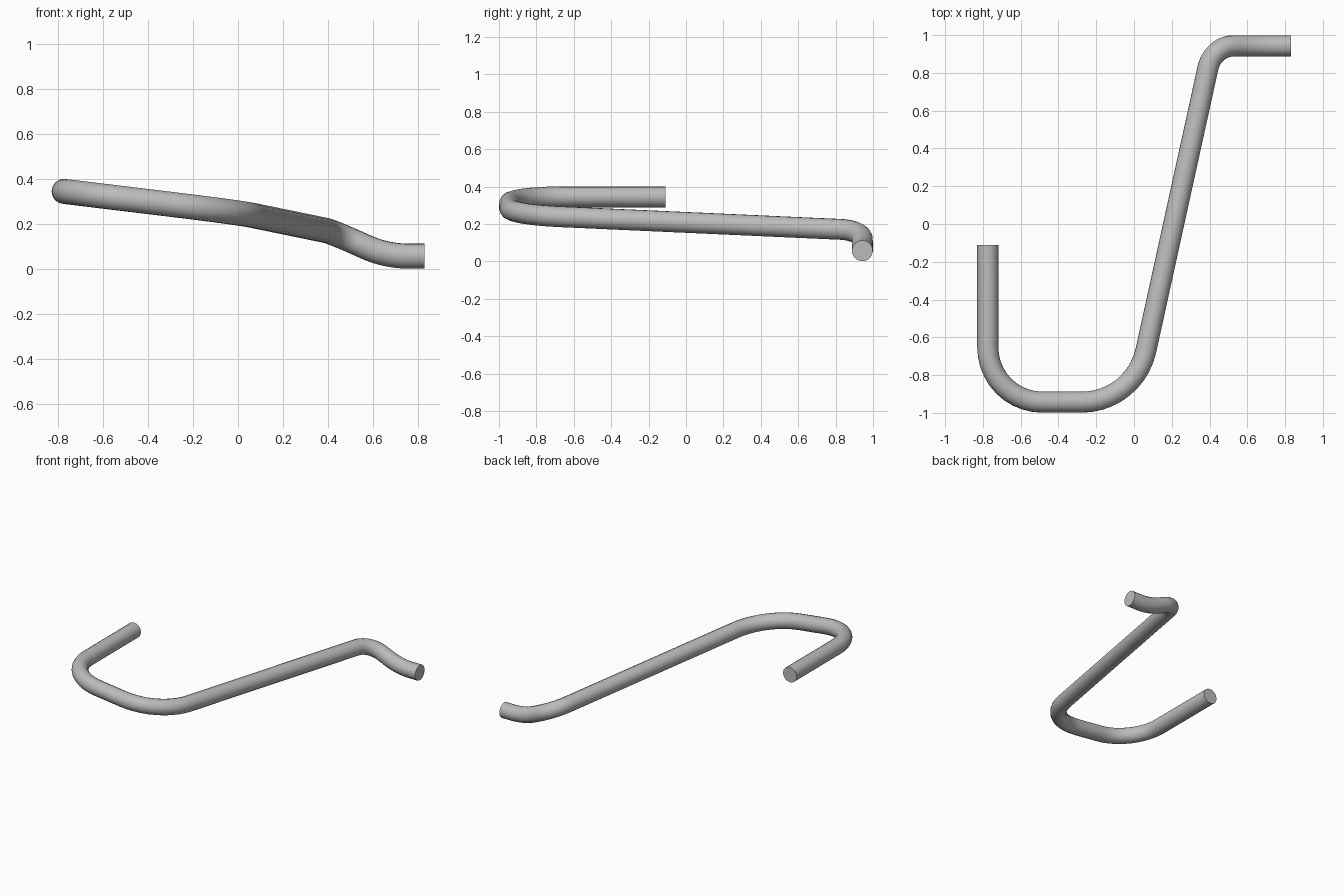
import bpy
import math
from mathutils import Vector

cube = bpy.data.objects.get("Cube")
if cube:
    bpy.data.objects.remove(cube, do_unlink=True)

RADIUS = 0.056

# Rod corners, each with the tangent length of its rounded bend
CORNERS = [
    ((-0.774, -0.11, 0.345), 0),
    ((-0.774, -0.943, 0.345), 0.29),
    ((0.003, -0.943, 0.251), 0.28),
    ((0.417, 0.943, 0.166), 0.12),
    ((0.66, 0.943, 0.057), 0.10),
    ((0.83, 0.943, 0.057), 0),
]


def bend(before, corner, after, tangent, steps=10):
    """Points of a circular arc that rounds one corner."""
    u = (before - corner).normalized()
    v = (after - corner).normalized()
    half = u.angle(v) / 2
    radius = tangent * math.tan(half)
    inward = (u + v).normalized()
    across = (v - u).normalized()
    centre = corner + inward * (tangent / math.cos(half))
    sweep = math.pi / 2 - half
    angles = [sweep * (2 * i / steps - 1) for i in range(steps + 1)]
    return [centre + radius * (across * math.sin(a) - inward * math.cos(a))
            for a in angles]


# Centre line with straight runs and bends
points = [Vector(p) for p, t in CORNERS]
path = [points[0]]
for i in range(1, len(points) - 1):
    path += bend(points[i - 1], points[i], points[i + 1], CORNERS[i][1])
path.append(points[-1])

# Round rod with closed ends
curve = bpy.data.curves.new("bent_rod", "CURVE")
curve.dimensions = "3D"
curve.twist_mode = "MINIMUM"
curve.bevel_depth = RADIUS
curve.bevel_resolution = 6
curve.use_fill_caps = True
spline = curve.splines.new("POLY")
spline.points.add(len(path) - 1)
for point, co in zip(spline.points, path):
    point.co = (*co, 1)
rod = bpy.data.objects.new("bent_rod", curve)
bpy.context.collection.objects.link(rod)

# Grey metal
metal = bpy.data.materials.new("grey metal")
metal.use_nodes = True
grey = (0.5, 0.5, 0.5, 1)
metal.diffuse_color = grey
metal.node_tree.nodes["Principled BSDF"].inputs["Base Color"].default_value = grey
curve.materials.append(metal)

# Mesh with smooth sides and sharp end rims
bpy.ops.object.select_all(action="DESELECT")
rod.select_set(True)
bpy.context.view_layer.objects.active = rod
bpy.ops.object.convert(target="MESH")
bpy.ops.object.shade_smooth_by_angle(angle=math.radians(40))
